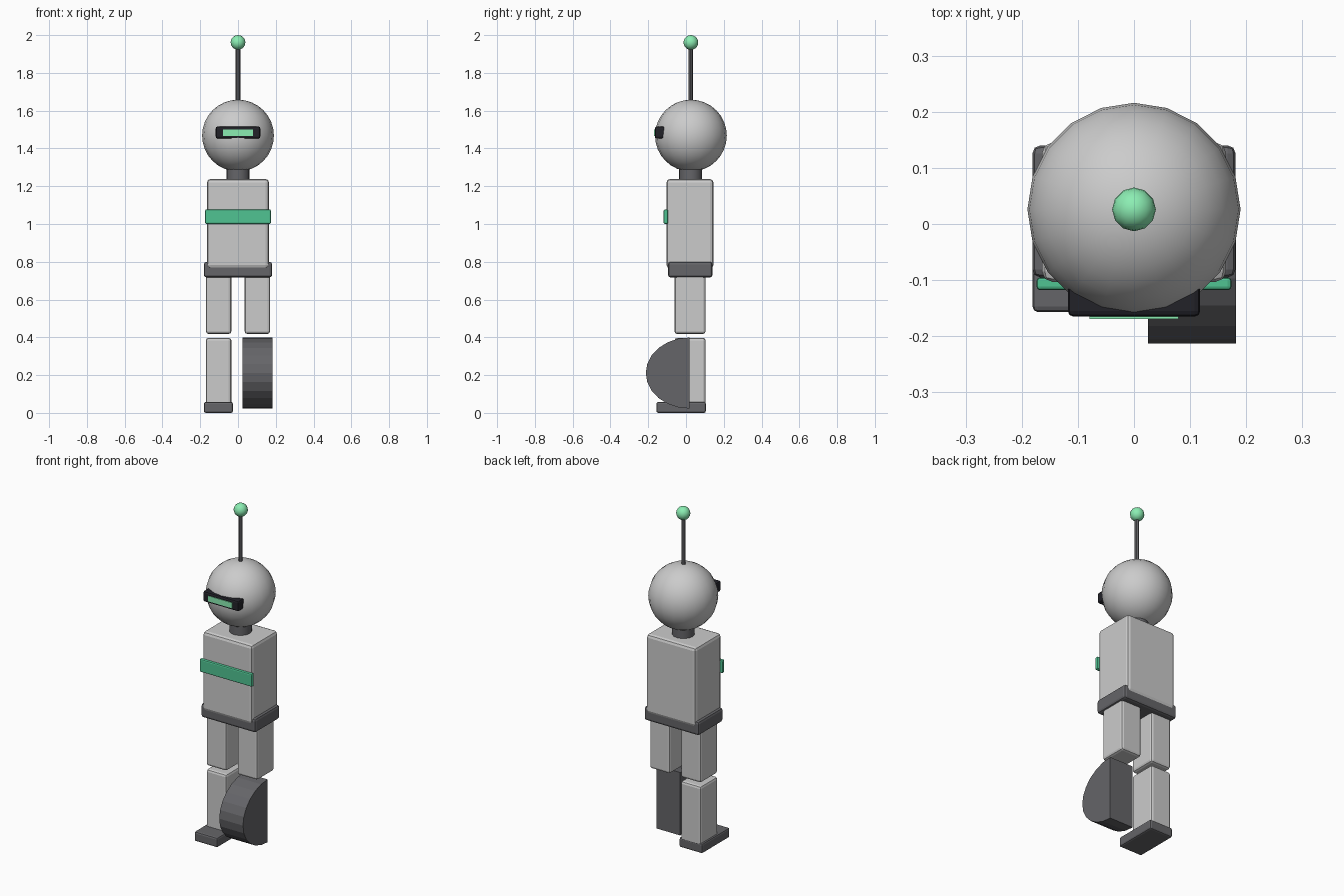
import bpy, bmesh, math

if "Cube" in bpy.data.objects:
    bpy.data.objects.remove(bpy.data.objects["Cube"])


def material(name, rgb):
    m = bpy.data.materials.new(name)
    m.diffuse_color = (*rgb, 1)
    m.use_nodes = True
    m.node_tree.nodes["Principled BSDF"].inputs["Base Color"].default_value = m.diffuse_color
    return m


DARK = material("dark_grey", (0.13, 0.13, 0.14))
BLACK = material("black", (0.016, 0.016, 0.022))
GREEN = material("green", (0.08, 0.55, 0.29))
GLOW = material("light_green", (0.26, 0.85, 0.45))
CY = 0.026  # depth of the head and antenna axis


def finish(ob, name, mat=None, smooth=False):
    ob.name = name
    if mat:
        ob.data.materials.append(mat)
    if smooth:
        bpy.ops.object.shade_smooth_by_angle(angle=math.radians(40))
    return ob


def box(name, x, y, z, bevel=0.0, mat=None):
    """Bevelled box from (min, max) ranges."""
    bpy.ops.mesh.primitive_cube_add(size=1, location=[sum(r) / 2 for r in (x, y, z)])
    ob = bpy.context.object
    ob.scale = [r[1] - r[0] for r in (x, y, z)]
    bpy.ops.object.transform_apply(location=False, rotation=False, scale=True)
    if bevel:
        b = ob.modifiers.new("bevel", 'BEVEL')
        b.width, b.segments = bevel, 2
    return finish(ob, name, mat)


def ball(name, r, z, seg, rings, mat=None):
    bpy.ops.mesh.primitive_uv_sphere_add(radius=r, segments=seg, ring_count=rings, location=(0, CY, z))
    return finish(bpy.context.object, name, mat, True)


def post(name, r, z0, z1, sides, mat):
    bpy.ops.mesh.primitive_cylinder_add(radius=r, depth=z1 - z0, vertices=sides,
                                        location=(0, CY - 0.002, (z0 + z1) / 2))
    return finish(bpy.context.object, name, mat, True)


# Head, neck and antenna
ball("head", 0.19, 1.468, 20, 16)
post("neck", 0.062, 1.22, 1.32, 16, DARK)
post("antenna", 0.012, 1.62, 1.94, 8, DARK)
ball("antenna_tip", 0.039, 1.961, 12, 10, GLOW)

# Visor
box("visor_frame", (-0.118, 0.118), (-0.165, -0.10), (1.453, 1.516), 0.01, BLACK)
box("visor_light", (-0.079, 0.079), (-0.169, -0.15), (1.466, 1.499), 0, GLOW)

# Body
box("torso", (-0.164, 0.164), (-0.103, 0.145), (0.765, 1.238), 0.018)
box("chest_stripe", (-0.174, 0.174), (-0.118, -0.095), (1.0, 1.077), 0.007, GREEN)
box("hips", (-0.181, 0.181), (-0.095, 0.14), (0.717, 0.80), 0.014, DARK)

# Thighs
for side, s in (("left", -1), ("right", 1)):
    box("thigh_" + side, sorted((s * 0.035, s * 0.17)), (-0.061, 0.104), (0.418, 0.74), 0.014)

# Boxy lower leg and foot
box("shin", (-0.17, -0.035), (-0.061, 0.104), (0.04, 0.397), 0.014)
box("foot", (-0.181, -0.027), (-0.157, 0.105), (0.0, 0.058), 0.01, DARK)

# Half-round lower leg: D profile extruded sideways
bm = bmesh.new()
pts = []
for i in range(13):
    a = math.pi * i / 12
    pts.append(bm.verts.new((0.025, 0.019 - 0.232 * math.sin(a), 0.211 + 0.188 * math.cos(a))))
face = bm.faces.new(pts)
ext = bmesh.ops.extrude_face_region(bm, geom=[face])
bmesh.ops.translate(bm, vec=(0.157, 0, 0), verts=[v for v in ext["geom"] if isinstance(v, bmesh.types.BMVert)])
bmesh.ops.recalc_face_normals(bm, faces=bm.faces)
mesh = bpy.data.meshes.new("half_round_leg")
bm.to_mesh(mesh)
bm.free()
leg = bpy.data.objects.new("half_round_leg", mesh)
bpy.context.collection.objects.link(leg)
finish(leg, "half_round_leg", DARK)
